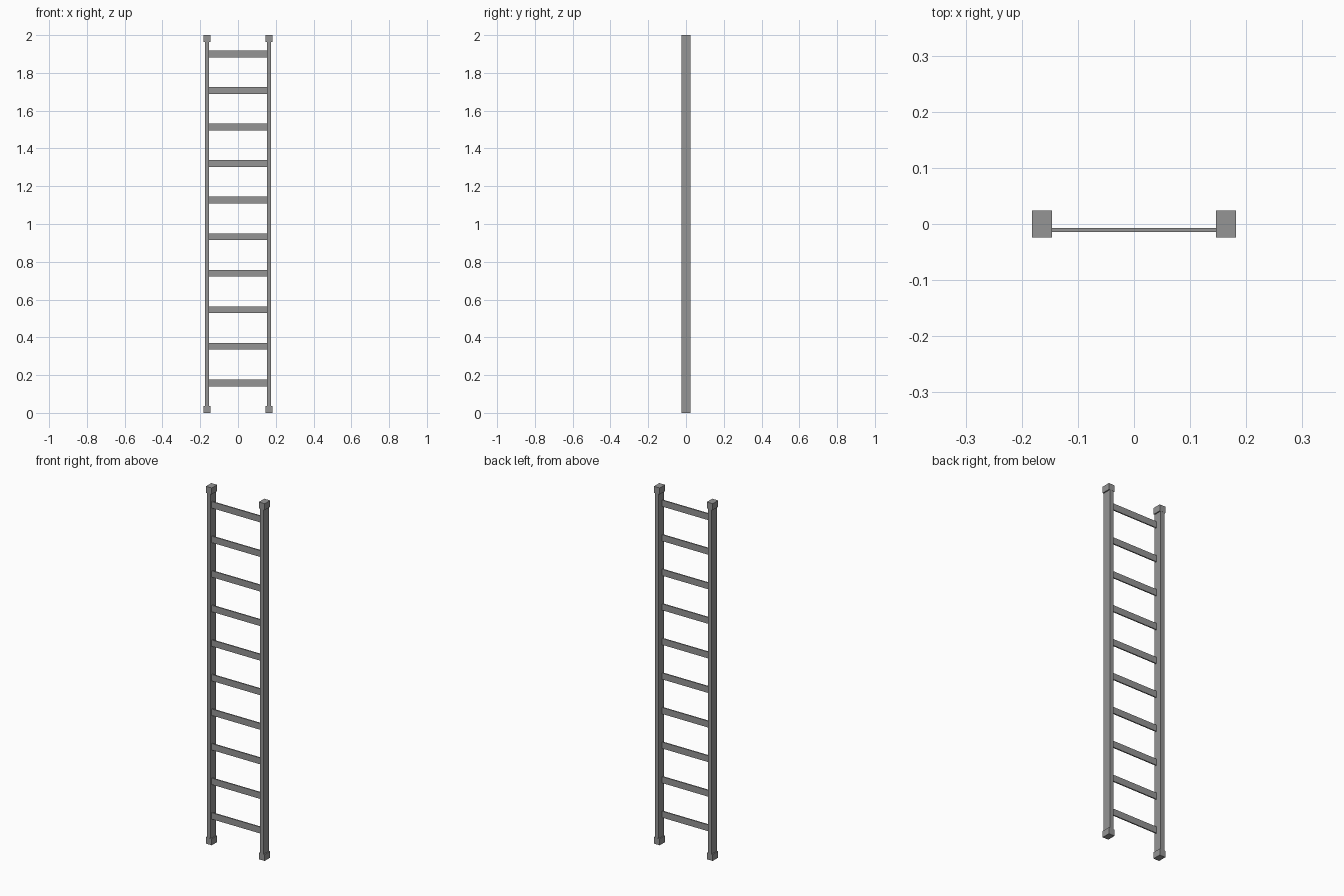
import bpy

cube = bpy.data.objects.get("Cube")
if cube:
    bpy.data.objects.remove(cube, do_unlink=True)

grey = bpy.data.materials.new("plain_grey")
grey.use_nodes = True
colour = (0.3, 0.3, 0.3, 1)
grey.diffuse_color = colour
grey.node_tree.nodes["Principled BSDF"].inputs["Base Color"].default_value = colour


def box(name, centre, size, flare=1.0):
    """Flat-sided box; flare narrows the width of its upper end."""
    bpy.ops.mesh.primitive_cube_add(size=1, location=centre)
    ob = bpy.context.object
    ob.name = name
    for v in ob.data.vertices:
        taper = flare if v.co.z > 0 else 1.0
        v.co.x *= size[0] * taper
        v.co.y *= size[1]
        v.co.z *= size[2]
    ob.data.materials.append(grey)
    return ob


RAIL_X = 0.164
DEPTH = 0.048
CAP_H = 0.036

# Side rails with wider end caps
for side, s in (("left", 1), ("right", -1)):
    x = s * RAIL_X
    box(side + "_rail", (x, 0, 1), (0.023, DEPTH - 0.001, 2 - 2 * CAP_H))
    box(side + "_foot", (x, 0, CAP_H / 2), (0.036, DEPTH, CAP_H))
    box(side + "_top_cap", (x, 0, 2 - CAP_H / 2), (0.036, DEPTH, CAP_H))

# Flat rungs set slightly towards the front
for i in range(10):
    box(f"rung_{i + 1}", (0, -0.011, 0.159 + i * 0.1935),
        (2 * RAIL_X, 0.007, 0.036))
